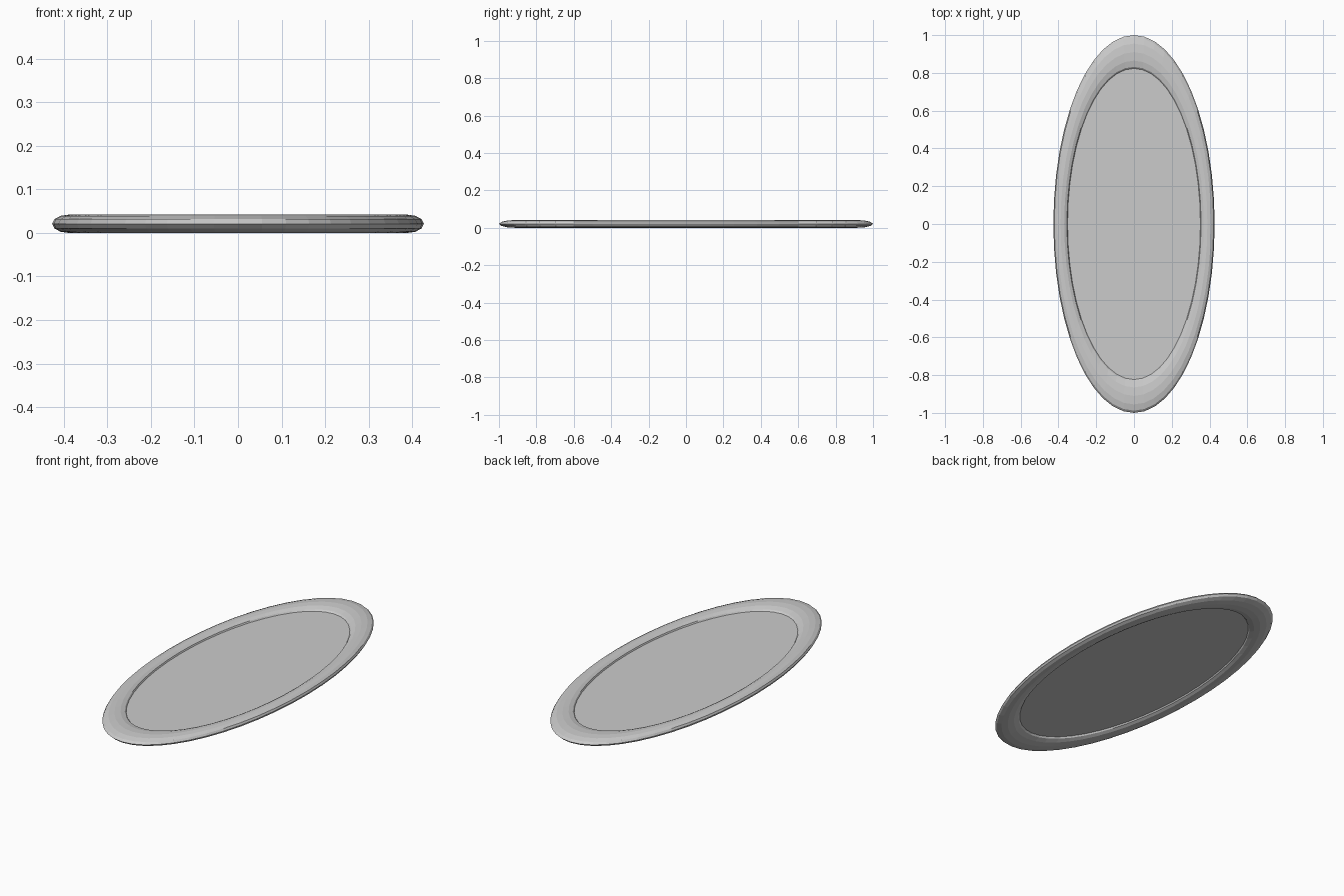
import bpy

if "Cube" in bpy.data.objects:
    bpy.data.objects.remove(bpy.data.objects["Cube"])

LENGTH = 1.0      # half length along y
RATIO = 0.427     # width / length of the oval
RIM = 0.09        # half width of the rim
HALF_H = 0.021    # half height of the rim


def finish(name, scale):
    ob = bpy.context.object
    ob.name = name
    ob.scale = scale
    bpy.ops.object.transform_apply(location=False, rotation=False, scale=True)
    return ob


# Rounded oval rim: a faceted ring squashed to an ellipse
bpy.ops.mesh.primitive_torus_add(
    major_segments=48, minor_segments=12,
    major_radius=LENGTH - RIM, minor_radius=RIM, location=(0, 0, HALF_H))
finish("oval_rim", (RATIO, 1, HALF_H / RIM))

# Thin flat panel recessed inside the rim, edges tucked into it
bpy.ops.mesh.primitive_cylinder_add(
    vertices=48, radius=LENGTH - 2 * RIM + 0.02, depth=0.006,
    location=(0, 0, HALF_H))
finish("oval_panel", (RATIO, 1, 1))
